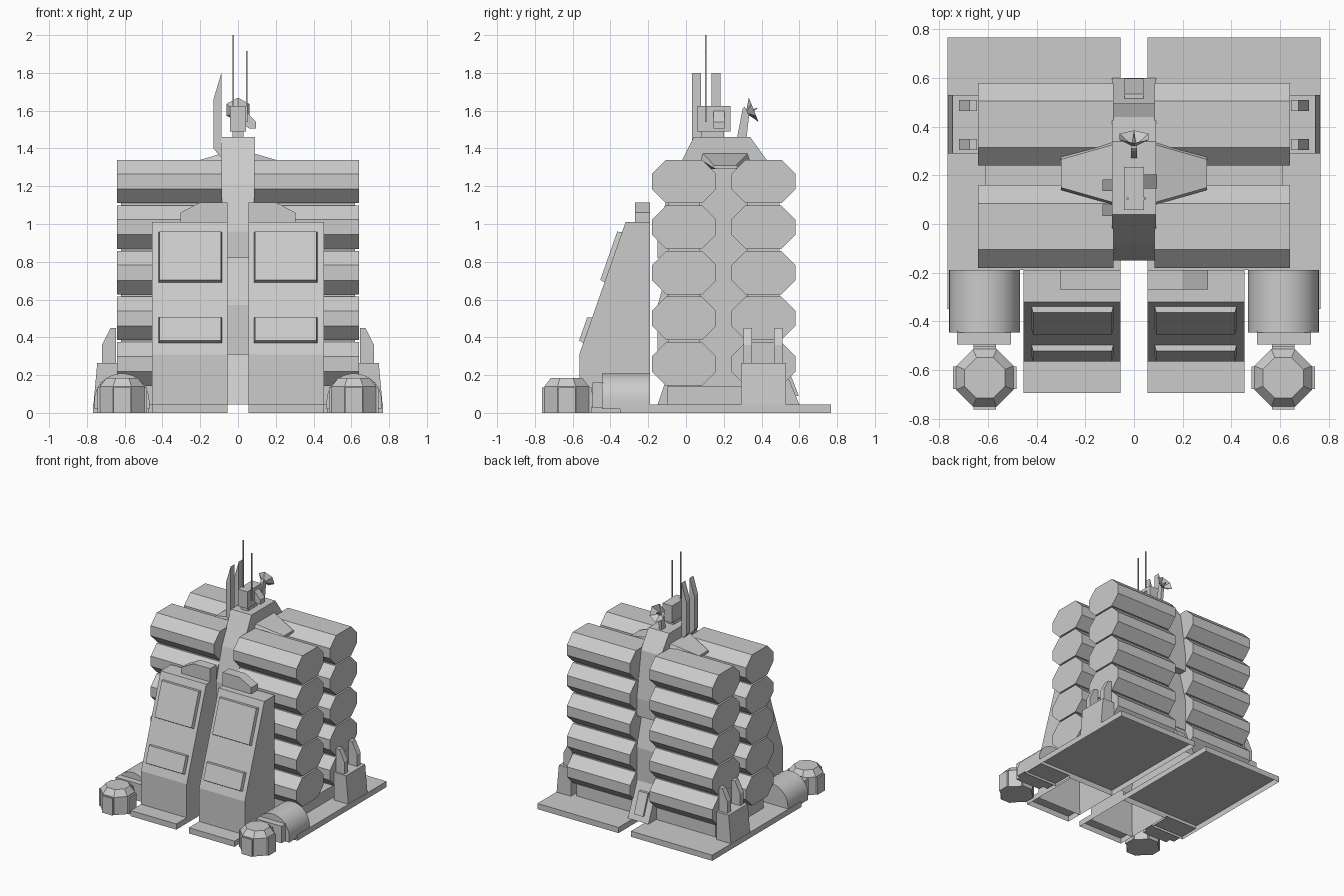
import bpy, bmesh, math
from mathutils import Matrix, Vector

cube = bpy.data.objects.get("Cube")
if cube:
    bpy.data.objects.remove(cube, do_unlink=True)

grey = bpy.data.materials.new("plain_grey")
grey.use_nodes = True
grey.diffuse_color = (0.6, 0.6, 0.6, 1)
grey.node_tree.nodes["Principled BSDF"].inputs["Base Color"].default_value = (0.6, 0.6, 0.6, 1)


def finish(name, bm, mirror=False):
    bmesh.ops.recalc_face_normals(bm, faces=bm.faces)
    mesh = bpy.data.meshes.new(name)
    bm.to_mesh(mesh)
    bm.free()
    mesh.materials.append(grey)
    obj = bpy.data.objects.new(name, mesh)
    bpy.context.collection.objects.link(obj)
    if mirror:
        obj.modifiers.new("Mirror", 'MIRROR')
    return obj


def place(axis, p, t):
    """Put a 2D profile point at distance t along the named axis."""
    return {'X': (t, p[0], p[1]), 'Y': (p[0], t, p[1]), 'Z': (p[0], p[1], t)}[axis]


def loft(name, axis, pts_a, a, pts_b, b, mirror=False, open_edge=False, open_start=False):
    """Join two matching profiles; the closing edge's face or the first cap can be left out."""
    bm = bmesh.new()
    va = [bm.verts.new(place(axis, p, a)) for p in pts_a]
    vb = [bm.verts.new(place(axis, p, b)) for p in pts_b]
    n = len(va)
    if not open_start:
        bm.faces.new(va)
    bm.faces.new(vb)
    for i in range(n - open_edge):
        j = (i + 1) % n
        bm.faces.new((va[i], va[j], vb[j], vb[i]))
    return finish(name, bm, mirror)


def prism(name, axis, pts, a, b, mirror=False, **openings):
    return loft(name, axis, pts, a, pts, b, mirror, **openings)


def rect(u0, u1, v0, v1):
    return [(u0, v0), (u1, v0), (u1, v1), (u0, v1)]


def box(name, x, y, z, mirror=False, **openings):
    return prism(name, 'Z', rect(*x, *y), *z, mirror, **openings)


def octagon(cx, cy, r):
    k = r / math.cos(math.pi / 8)
    return [(cx + k * math.cos(math.pi * (i + .5) / 4),
             cy + k * math.sin(math.pi * (i + .5) / 4)) for i in range(8)]


# Ground plates, hollow underneath, with an arm running forward under each thruster
prism("base_plate", 'Z', [(.055, .767), (.767, .767), (.767, -.35), (.47, -.35),
                          (.47, -.19), (.055, -.19)], 0, .045, True, open_start=True)

# Pedestal under the barrels
box("pedestal", (.09, .61), (-.1, .5), (.045, .14), True)

# Two columns of five eight-sided barrels on each side, joined by inner cores
for side, y in (("front", -.01), ("rear", .41)):
    box(f"{side}_core", (.09, .62), (y - .085, y + .085), (.14, 1.2), True)
    for row in range(5):
        z = 1.225 - row * .2415
        profile = [(y + sy * u, z + sz * v) for sy, sz, pair in
                   ((1, 1, 0), (-1, 1, 1), (-1, -1, 0), (1, -1, 1))
                   for u, v in ([(.17, .04), (.095, .115)][::-1 if pair else 1])]
        prism(f"{side}_barrel_{row + 1}", 'X', profile, .085, .64, True)

# Central spine: three stacked blocks, each sloping out towards its foot
prism("spine_top", 'X', [(-.15, .82), (-.15, .96), (-.08, 1.215), (.04, 1.46), (.34, 1.46),
                         (.44, 1.32), (.495, .96), (.495, .82)], -.09, .09)
prism("spine_middle", 'X', [(-.15, .31), (-.15, .57), (-.08, .82), (.43, .82),
                            (.495, .57), (.495, .31)], -.09, .09)
prism("spine_foot", 'X', [(-.15, .045), (-.06, .31), (.49, .31), (.6, .045)],
      -.09, .09, open_edge=True)
prism("spine_hatch", 'X', [(.51, .25), (.535, .25), (.597, .09), (.57, .09)], -.04, .04)

# Front ramps, open underneath
prism("ramp", 'X', [(-.565, 0), (-.565, .31), (-.32, 1.01), (-.19, 1.01), (-.19, 0)],
      .055, .455, True, open_edge=True)
box("ramp_foot", (.055, .455), (-.695, -.56), (0, .045), True, open_start=True)
prism("ramp_cap", 'Y', [(.055, 1.01), (.055, 1.115), (.2, 1.115), (.305, 1.06), (.305, 1.01)],
      -.27, -.19, True)

# Raised chamfered panels lying on the ramp slope
slope = math.atan2(.7, .245)
for name, z, half in (("upper_panel", .824, .147), ("lower_panel", .437, .077)):
    bm = bmesh.new()
    bmesh.ops.create_cube(bm, size=2)
    for v in bm.verts:
        inset = .012 if v.co.z > 0 else 0
        v.co = Vector((v.co.x * (.174 - inset), v.co.y * (half - inset), v.co.z * .025))
    y = -.565 + .245 * (z - .31) / .7
    bm.transform(Matrix.Translation((.253, y, z)) @ Matrix.Rotation(slope, 4, 'X'))
    finish(name, bm, True)

# Side clamps with two prongs each
prism("clamp_base", 'Y', [(.64, .045), (.765, .045), (.745, .265), (.64, .265)], .29, .53, True)
for i, y in enumerate((.305, .465)):
    prism(f"clamp_prong_{i + 1}", 'Y', [(.645, .26), (.72, .26), (.72, .36), (.675, .45),
                                        (.645, .45)], y, y + .045, True)

# Thrusters: rounded housing, collar, neck and eight-sided pod
arch = [(.615 + .146 * math.cos(math.pi * i / 16), .063 + .146 * math.sin(math.pi * i / 16))
        for i in range(17)]
housing = prism("thruster_housing", 'Y', [(.761, .02)] + arch + [(.469, .02)], -.445, -.19, True)
bpy.context.view_layer.objects.active = housing
housing.select_set(True)
bpy.ops.object.shade_smooth_by_angle(angle=math.radians(30))
housing.select_set(False)
box("thruster_collar", (.505, .728), (-.495, -.44), (.025, .16), True)
box("thruster_neck", (.567, .66), (-.53, -.49), (.03, .11), True)
prism("pod_body", 'Z', octagon(.613, -.632, .118), 0, .14, True)
loft("pod_top", 'Z', octagon(.613, -.632, .118), .14, octagon(.613, -.632, .083), .185, True)
box("pod_side_tabs", (.482, .744), (-.678, -.586), (0, .135), True)
box("pod_end_tabs", (.567, .659), (-.763, -.501), (0, .135), True)

# Short roof wings
loft("roof_wing", 'X', [(.08, 1.34), (.09, 1.372), (.325, 1.372), (.335, 1.34), (.29, 1.29), (.125, 1.29)],
     .09, [(.14, 1.3), (.15, 1.31), (.265, 1.31), (.275, 1.3), (.26, 1.29), (.16, 1.29)], .3, True)

# Sensor head on the roof
box("head_neck", (-.03, .03), (.08, .2), (1.455, 1.5))
box("head", (-.042, .042), (.058, .235), (1.49, 1.625))
prism("head_side_unit", 'Y', [(.04, 1.6), (.095, 1.54), (.095, 1.505), (.06, 1.505), (.04, 1.52)],
      .145, .203)

# Tall fins beside the head
for i, y in enumerate((.033, .135)):
    prism(f"roof_fin_{i + 1}", 'Y', [(-.088, 1.35), (-.13, 1.4), (-.13, 1.66), (-.088, 1.8)],
          y, y + .047)

# Antennas
for i, (x, low, high) in enumerate(((-.026, 1.62, 2), (.046, 1.54, 1.915))):
    box(f"antenna_{i + 1}", (x - .004, x + .004), (.1, .108), (low, high))

# Six-sided dish on a slanted mast, facing back and up
prism("dish_mast", 'X', [(.27, 1.455), (.32, 1.455), (.335, 1.58), (.31, 1.62), (.3, 1.61)], -.012, .012)
aim = Matrix.Translation((0, .34, 1.597)) @ Matrix.Rotation(math.radians(-68), 4, 'X')
for name, r_low, r_high, depth, shift in (("dish", .008, .069, .04, 0),
                                          ("dish_feed", .012, .002, .06, .01)):
    bm = bmesh.new()
    bmesh.ops.create_cone(bm, cap_ends=False, segments=6, radius1=r_low, radius2=r_high, depth=depth)
    bm.transform(aim @ Matrix.Translation((0, 0, shift)))
    finish(name, bm)
